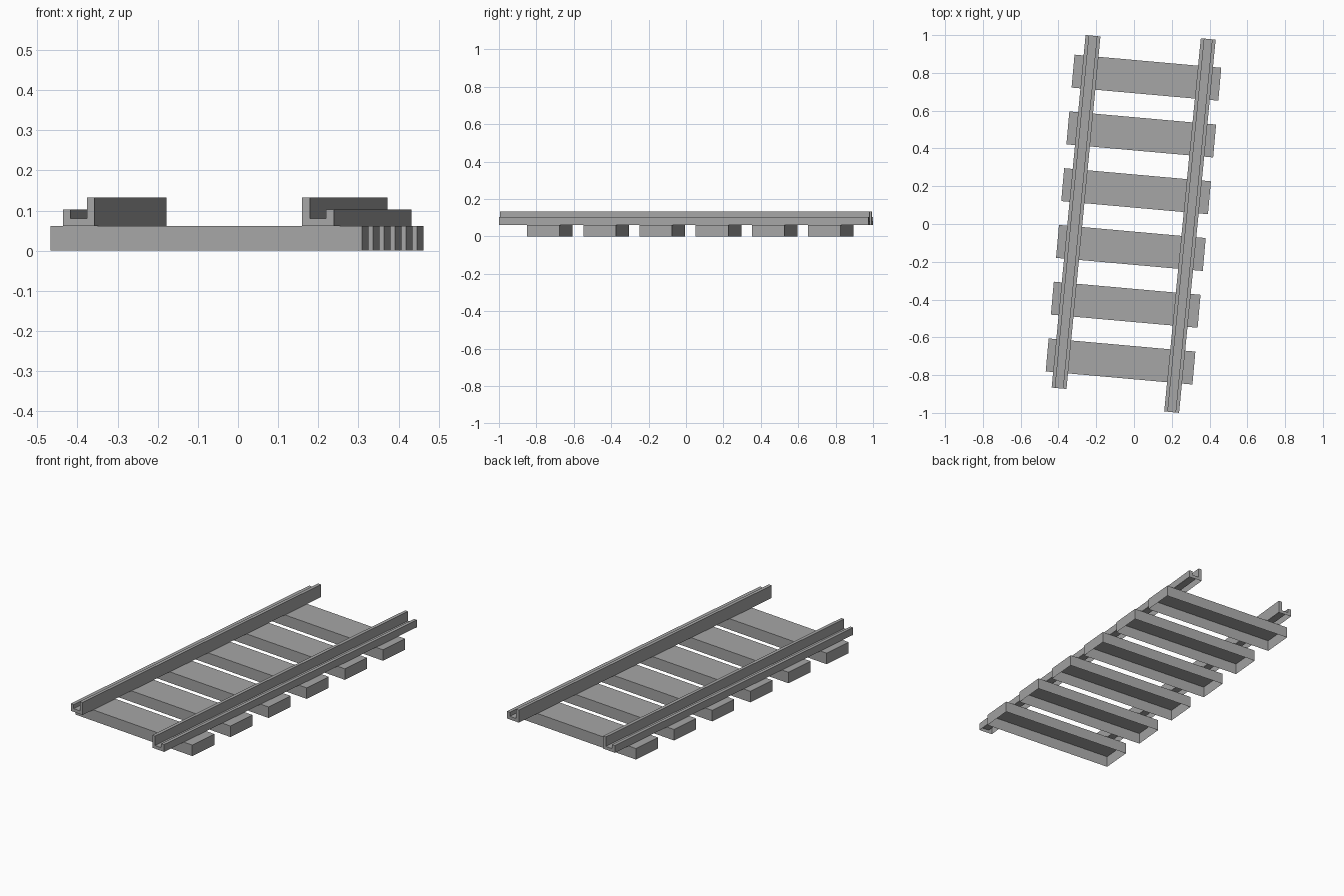
import bpy
import bmesh
from math import radians

cube = bpy.data.objects.get("Cube")
if cube:
    bpy.data.objects.remove(cube, do_unlink=True)

# Single plain grey for the whole track
GREY = (0.38, 0.38, 0.38, 1)
grey = bpy.data.materials.new("plain_grey")
grey.use_nodes = True
grey.diffuse_color = GREY
grey.node_tree.nodes["Principled BSDF"].inputs["Base Color"].default_value = GREY


def open_prism(name, outline, length, location, angle):
    """Extrude an x-z outline along y with capped ends and an open underside."""
    bm = bmesh.new()
    front = [bm.verts.new((x, 0, z)) for x, z in outline]
    back = [bm.verts.new((x, length, z)) for x, z in outline]
    bm.faces.new(front[::-1])
    bm.faces.new(back)
    for i in range(len(outline) - 1):
        bm.faces.new((front[i], front[i + 1], back[i + 1], back[i]))
    mesh = bpy.data.meshes.new(name)
    bm.to_mesh(mesh)
    bm.free()
    mesh.materials.append(grey)
    obj = bpy.data.objects.new(name, mesh)
    obj.location = location
    obj.rotation_euler.z = -radians(angle)
    bpy.context.collection.objects.link(obj)
    return obj


# Sleepers: six evenly spaced hollow planks
SLEEPER_TOP = 0.062
SLEEPER_HALF = 0.39
SLEEPER_WIDTH = 0.175
plank = [(-SLEEPER_HALF, 0), (-SLEEPER_HALF, SLEEPER_TOP),
         (SLEEPER_HALF, SLEEPER_TOP), (SLEEPER_HALF, 0)]
for i in range(6):
    open_prism(f"sleeper_{i + 1}", plank, SLEEPER_WIDTH,
               (-0.079 + 0.0274 * i, -0.815 + 0.3005 * i, 0), 5.1)

# Rails: low outer lip, groove, tall inner running edge
WIDTH, WALL = 0.079, 0.019
LIP, FLOOR, TALL = 0.103, 0.08, 0.133
rail = [(0, SLEEPER_TOP), (0, LIP), (WALL, LIP), (WALL, FLOOR),
        (WIDTH - WALL, FLOOR), (WIDTH - WALL, TALL), (WIDTH, TALL),
        (WIDTH, SLEEPER_TOP)]
mirrored_rail = [(WIDTH - x, z) for x, z in reversed(rail)]
open_prism("right_rail", rail, 1.875, (-0.436, -0.866, 0), 5.5)
open_prism("left_rail", mirrored_rail, 1.985, (0.16, -0.992, 0), 5.6)
